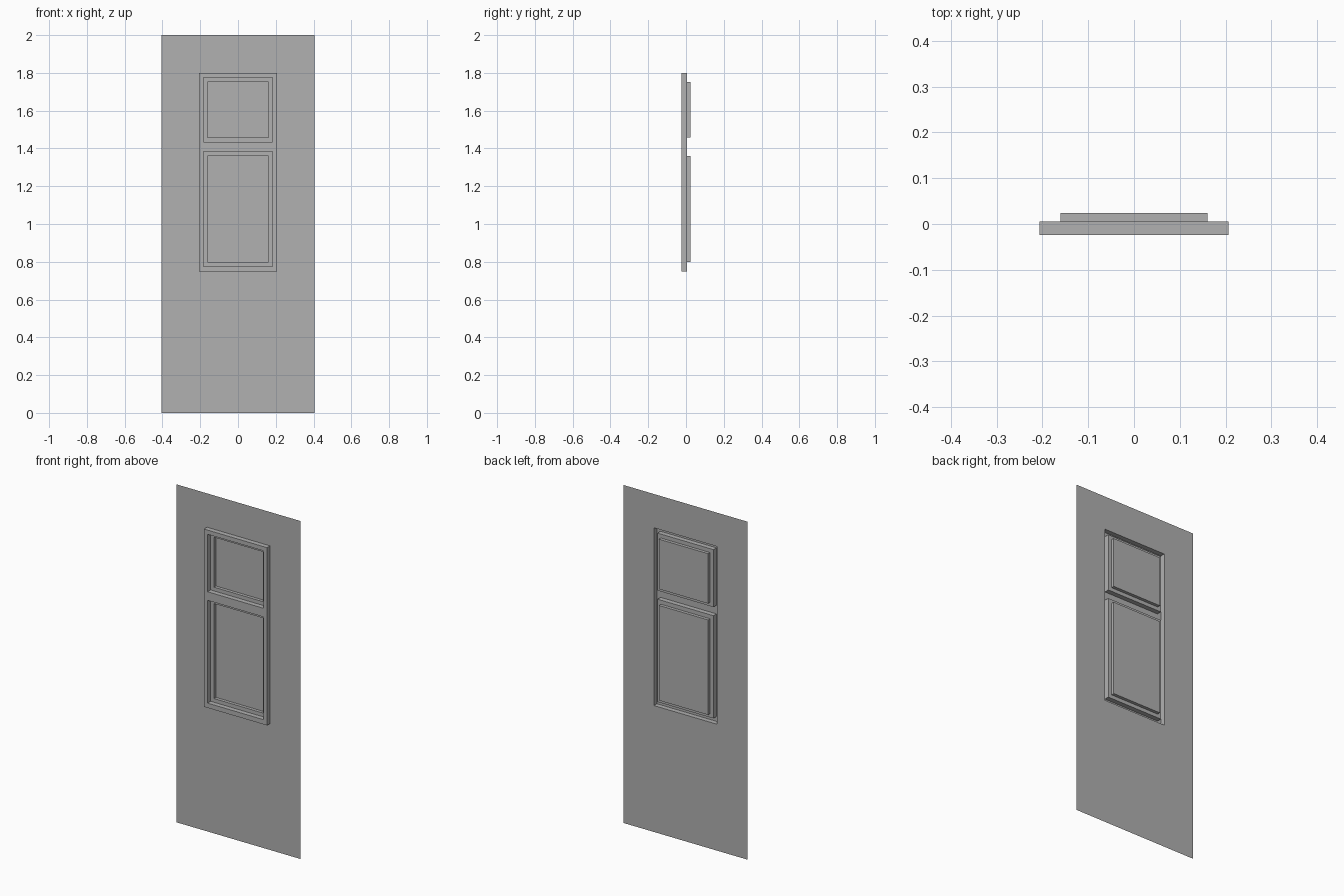
import bpy, bmesh

if "Cube" in bpy.data.objects:
    bpy.data.objects.remove(bpy.data.objects["Cube"])

# Depth levels: raised frame front, door sheet, pushed-back panels
FRONT, SHEET, BACK = -0.0235, 0.005, 0.0235

# Dark grey paint shared by all parts
paint = bpy.data.materials.new("dark_grey")
paint.diffuse_color = (0.44, 0.44, 0.44, 1)
paint.use_nodes = True
paint.node_tree.nodes["Principled BSDF"].inputs["Base Color"].default_value = paint.diffuse_color


def rect(half, z0, z1, y):
    """Corners of an upright rectangle, counter-clockwise seen from the front."""
    return [(-half, y, z0), (half, y, z0), (half, y, z1), (-half, y, z1)]


def make_sheet(name, chains, capped):
    """Bridge successive rectangles into one folded sheet, optionally capped."""
    bm = bmesh.new()
    for chain in chains:
        loops = [[bm.verts.new(c) for c in r] for r in chain]
        for a, b in zip(loops, loops[1:]):
            for i in range(4):
                j = (i + 1) % 4
                bm.faces.new((a[i], a[j], b[j], b[i]))
        if capped:
            bm.faces.new(loops[-1])
    bmesh.ops.remove_doubles(bm, verts=bm.verts, dist=1e-5)
    mesh = bpy.data.meshes.new(name)
    bm.to_mesh(mesh)
    bm.free()
    mesh.materials.append(paint)
    obj = bpy.data.objects.new(name, mesh)
    bpy.context.collection.objects.link(obj)
    return obj


# Door sheet with the opening, folded forward into the frame's outer walls
BOTTOM, MID, TOP = 0.748, 1.41, 1.80
make_sheet("door_sheet", [[
    rect(0.405, 0, 2, SHEET),
    rect(0.2065, BOTTOM, TOP, SHEET),
    rect(0.2065, BOTTOM, TOP, FRONT),
]], False)

# Frame face, split at the middle of the crossbar, then stepped back into panels
panels = []
for f0, f1, h0, h1, p0, p1 in (
        (BOTTOM, MID, 0.776, 1.384, 0.798, 1.36),
        (MID, TOP, 1.435, 1.775, 1.457, 1.752)):
    panels.append([
        rect(0.2065, f0, f1, FRONT),    # frame face
        rect(0.183, h0, h1, FRONT),     # opening edge
        rect(0.183, h0, h1, SHEET),     # opening wall
        rect(0.1605, p0, p1, SHEET),    # ledge
        rect(0.1605, p0, p1, BACK),     # panel wall
    ])
make_sheet("window_frame_and_panels", panels, True)
